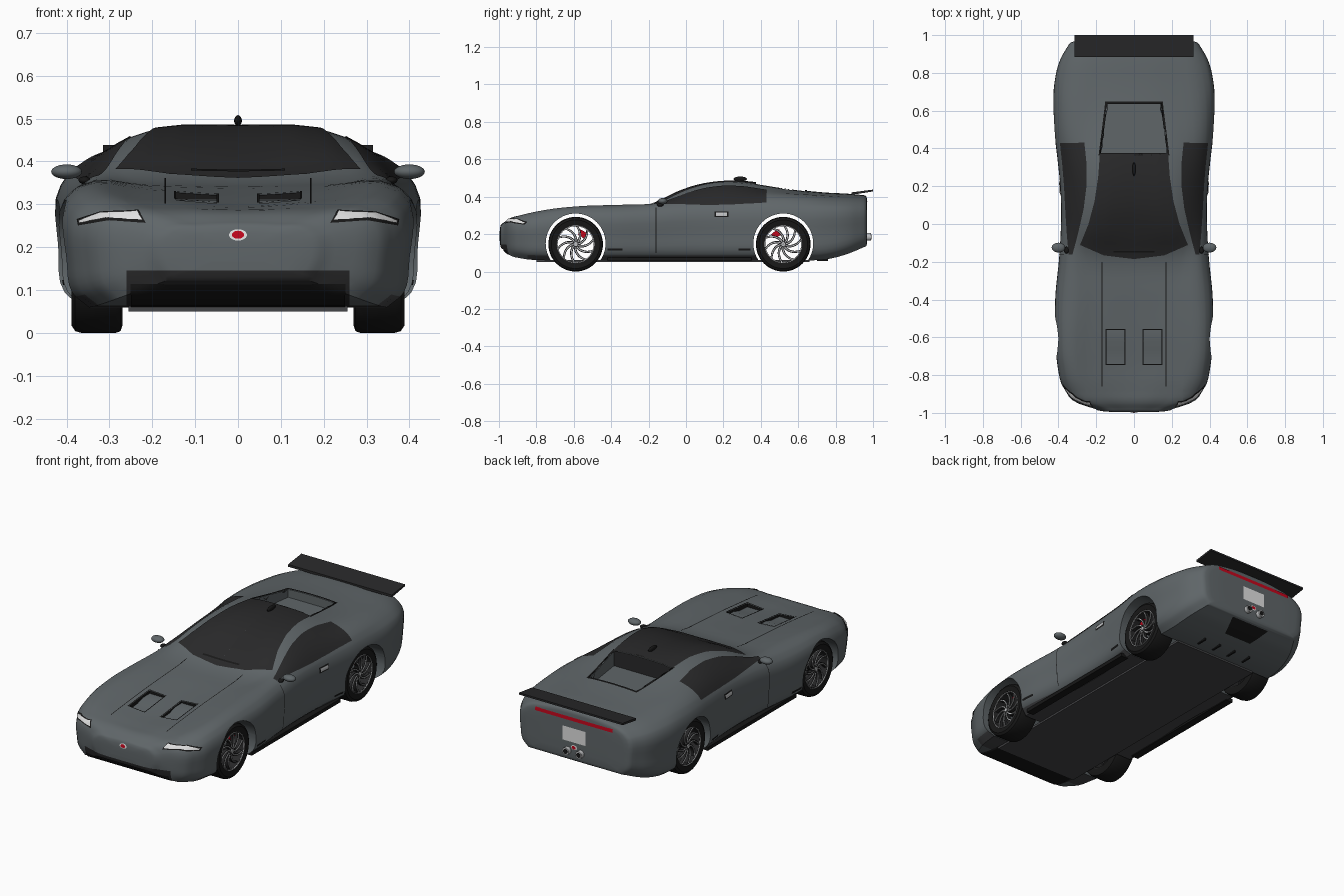
import bpy, bmesh, math
from mathutils import Vector, Matrix
from mathutils.bvhtree import BVHTree

if "Cube" in bpy.data.objects:
    bpy.data.objects.remove(bpy.data.objects["Cube"])

def material(name, *rgb):
    m = bpy.data.materials.new(name)
    m.diffuse_color = (*rgb, 1)
    m.use_nodes = True
    m.node_tree.nodes["Principled BSDF"].inputs["Base Color"].default_value = m.diffuse_color
    return m
GREY = material("body_grey", .115, .132, .14)
DARK = material("charcoal", .022, .022, .023)
FLOOR = material("underside_grey", .06, .061, .065)
BLACK = material("black", .009, .009, .009)
WHITE = material("lamp_white", .75, .75, .75)
SILVER = material("silver", .52, .53, .54)
RED = material("red", .55, .002, .012)

def finish(name, bm, *mats, normals=True):
    if normals:
        bmesh.ops.recalc_face_normals(bm, faces=bm.faces[:])
    me = bpy.data.meshes.new(name)
    bm.to_mesh(me)
    bm.free()
    for m in mats:
        me.materials.append(m)
    me.shade_smooth()
    me.set_sharp_from_angle(angle=math.radians(35))
    ob = bpy.data.objects.new(name, me)
    bpy.context.scene.collection.objects.link(ob)
    return ob

def loft(bm, rings, wrap=False):
    vs = [[bm.verts.new(p) for p in r] for r in rings]
    n = len(vs[0])
    for a, b in zip(vs, vs[1:] + vs[:1] if wrap else vs[1:]):
        for i in range(n):
            bm.faces.new((a[i], a[(i + 1) % n], b[(i + 1) % n], b[i]))
    if not wrap:
        bm.faces.new(vs[0])
        bm.faces.new(vs[-1])

def lofts(name, mat, *solids):
    bm = bmesh.new()
    for rings in solids:
        loft(bm, rings)
    return finish(name, bm, mat)

def box(x0, x1, y0, y1, z0, z1):
    return [[(x, y0, z0), (x, y1, z0), (x, y1, z1), (x, y0, z1)] for x in (x0, x1)]

def smooth(pts, knots, n):
    """Cubic curve through points, n steps per span."""
    h = [b - a for a, b in zip(knots, knots[1:])]
    s = [[(b - a) / h[i] for a, b in zip(pts[i], pts[i + 1])] for i in range(len(h))]
    m = [s[0]] + [[(h[i] * a + h[i - 1] * b) / (h[i] + h[i - 1]) for a, b in zip(s[i - 1], s[i])]
                  for i in range(1, len(h))] + [s[-1]]
    out = []
    for i in range(len(h)):
        for t in (k / n for k in range(n)):
            out.append([(2*t**3 - 3*t**2 + 1) * p + (t**3 - 2*t*t + t) * h[i] * a
                        + (3*t*t - 2*t**3) * q + (t**3 - t*t) * h[i] * b
                        for p, q, a, b in zip(pts[i], pts[i + 1], m[i], m[i + 1])])
    return out + [list(pts[-1])]

# Body stations: y, half width, bottom, side top, shoulder x z, roof edge x z, centre top
STATIONS = [
    (-.98, .20, .12, .225, .17, .247, .09, .255, .258), (-.95, .29, .092, .245, .26, .267, .14, .277, .278),
    (-.88, .36, .07, .262, .325, .289, .18, .296, .289), (-.75, .40, .06, .285, .365, .318, .22, .315, .299),
    (-.58, .41, .06, .308, .375, .337, .22, .331, .318), (-.38, .41, .06, .31, .37, .343, .20, .342, .337),
    (-.18, .39, .06, .318, .352, .353, .25, .361, .36), (-.05, .382, .06, .33, .35, .363, .28, .403, .416),
    (.08, .38, .06, .335, .353, .367, .265, .440, .461), (.20, .385, .06, .337, .358, .37, .25, .457, .48),
    (.35, .40, .06, .342, .37, .377, .25, .449, .478), (.45, .412, .06, .345, .378, .385, .24, .438, .461),
    (.60, .42, .06, .345, .38, .385, .22, .422, .437), (.75, .413, .065, .345, .365, .38, .20, .412, .422),
    (.88, .38, .10, .34, .335, .373, .20, .405, .415), (.95, .34, .13, .335, .3, .367, .17, .40, .408)]

def section(y, w, zb, zs, x1, z1, x2, z2, zt):
    half = [(.86*w, zb), (.965*w, zb + .035), (w, (zb + zs) / 2), (.985*w, zs), (x1, z1), (x2, z2)]
    pts = half + [(0, zt)] + [(-x, z) for x, z in reversed(half)]
    knots = [0]
    for a, b in zip(pts, pts[1:]):
        knots.append(knots[-1] + math.dist(a, b))
    return [(x, y, z) for x, z in smooth(pts, knots, 4)]

def end_ring(ring, k, y):
    zc = (ring[0][2] + ring[24][2]) / 2
    return [(x * k, y, zc + (z - zc) * k) for x, _, z in ring]

rings = [section(*s) for s in smooth(STATIONS, [s[0] for s in STATIONS], 4)]
nose = [end_ring(rings[0], *e) for e in ((.35, -.996), (.65, -.994), (.85, -.9905), (.95, -.986))]
tail = [end_ring(rings[-1], *e) for e in ((.975, .96), (.93, .9655), (.85, .968), (.6, .969))]
bm = bmesh.new()
loft(bm, nose + rings + tail)
# Clean edges for the lower grille
for co, no in (((.26, 0, 0), (1, 0, 0)), ((-.26, 0, 0), (1, 0, 0)), ((0, 0, .145), (0, 0, 1))):
    fs = [f for f in bm.faces if f.calc_center_median().y < -.78]
    geom = set(fs) | {e for f in fs for e in f.edges} | {v for f in fs for v in f.verts}
    bmesh.ops.bisect_plane(bm, geom=list(geom), plane_co=co, plane_no=no)
body = finish("body", bm, GREY, FLOOR, BLACK, DARK)

# Cut wheel arches, bonnet scoops and the rear deck opening
def circle(x, y, z, r, n=56):
    return [(x, y + r * math.cos(math.tau * k / n), z + r * math.sin(math.tau * k / n)) for k in range(n)]
RAMP = [(-.74, .5), (-.74, .29), (-.665, .296), (-.62, .3105), (-.56, .3115), (-.56, .5)]
DECK = [(.175, .375), (.14, .635), (-.14, .635), (-.175, .375)]
cutters = [lofts("arch_cutter", GREY, [circle(x, y, .15, .16) for x in (-.6, .6)]) for y in (-.59, .52)]
cutters += [lofts("scoop_cutter", GREY, [[(s * x, y, z) for y, z in RAMP] for x in (.05, .145)]) for s in (-1, 1)]
cutters.append(lofts("deck_cutter", GREY, [[(x, y, z) for x, y in DECK] for z in (.385, .6)]))
for c in cutters:
    c.hide_render = True
    c.data.materials.clear()
    mod = body.modifiers.new("cut", 'BOOLEAN')
    mod.operation, mod.solver, mod.object = 'DIFFERENCE', 'EXACT', c
bpy.context.view_layer.update()
mesh = bpy.data.meshes.new_from_object(body.evaluated_get(bpy.context.evaluated_depsgraph_get()))
body.modifiers.clear()
body.data = mesh
for c in cutters:
    bpy.data.objects.remove(c)
bm = bmesh.new()
bm.from_mesh(mesh)
bm.normal_update()
for f in bm.faces:
    c, n = f.calc_center_median(), f.normal
    f.material_index = 0
    if abs(c.x) < .26 and c.z < .145 and c.y < -.78:
        f.material_index = 3                                    # lower grille
    elif n.z < -.7 and c.z < .1 and -.84 < c.y < .66:
        f.material_index = 1                                    # underside
    elif abs(n.z) < .3 and -.75 < c.y < -.55 and c.z > .285 and abs(c.x) < .15:
        f.material_index = 2                                    # scoop walls
    elif n.y > .7 and .36 < c.y < .39 and c.z > .38:
        f.material_index = 3                                    # rear screen
bm.to_mesh(mesh)
mesh.set_sharp_from_angle(angle=math.radians(35))
tree = BVHTree.FromBMesh(bm)
bm.free()

# Thin plates that hug the body, cast onto it from one side
RAYS = {'top': lambda u, v: ((u, v, 2), (0, 0, -1)), 'below': lambda u, v: ((u, v, -2), (0, 0, 1)),
        'front': lambda u, v: ((u, -2, v), (0, 1, 0)), 'back': lambda u, v: ((u, 2, v), (0, -1, 0)),
        'side': lambda u, v: ((2, u, v), (-1, 0, 0))}

def along(pts, t):
    t *= len(pts) - 1
    i = min(int(t), len(pts) - 2)
    return [a + (b - a) * (t - i) for a, b in zip(pts[i], pts[i + 1])]

def plate(name, mat, side, rails, mirror=False, off=.003, n=24, m=8):
    bm = bmesh.new()
    for s in (1, -1) if mirror else (1,):
        grid = []
        for i in range(n + 1):
            cross, row = [along(r, i / n) for r in rails], []
            for j in range(m + 1):
                o, d = RAYS[side](*along(cross, j / m))
                p, no, _, _ = tree.ray_cast(Vector(o), Vector(d))
                flip = Vector((s, 1, 1))
                row.append((bm.verts.new((p + no * off) * flip), no * flip) if p else None)
            grid.append(row)
        for a, b in zip(grid, grid[1:]):
            for q in zip(a, a[1:], b[1:], b):
                if all(q):
                    f = bm.faces.new([v for v, _ in q])
                    f.normal_update()
                    if f.normal.dot(q[0][1]) < 0:
                        f.normal_flip()
    return finish(name, bm, mat, normals=False)

def rect(name, mat, side, u0, u1, v0, v1, **kw):
    return plate(name, mat, side, [[(u0, v0), (u1, v0)], [(u0, v1), (u1, v1)]], **kw)

def badge(name, side, z, a, b):
    for part, mat, k, off in (("rim", WHITE, 1, .003), ("centre", RED, .68, .006)):
        arc = [math.pi * i / 12 for i in range(13)]
        plate(f"{name}_{part}", mat, side, [[(k * a * math.cos(t), z + e * k * b * math.sin(t)) for t in arc]
                                            for e in (-1, 1)], off=off, m=4)

def frame(name, pts, w, mirror):
    c = [sum(p[i] for p in pts) / len(pts) for i in (0, 1)]
    out = [[x + math.copysign(w, x - c[0]), y + math.copysign(w, y - c[1])] for x, y in pts]
    plate(name, BLACK, 'top', [pts + pts[:1], out + out[:1]], mirror=mirror, n=32, m=2)

plate("windscreen_and_roof", DARK, 'top',
      [[(0, -.185), (0, -.04), (0, .1), (0, .24), (0, .372)], [(.16, -.165), (.14, -.03), (.11, .1), (.1, .24), (.1, .372)],
       [(.285, -.11), (.24, .0), (.208, .12), (.19, .24), (.18, .372)]], mirror=True, n=32, m=12)
plate("side_window", DARK, 'top', [[(.325, -.16), (.295, -.05), (.265, .08), (.25, .2), (.25, .32), (.262, .43)],
      [(.345, -.16), (.354, -.05), (.362, .08), (.368, .2), (.378, .32), (.39, .43)]], mirror=True)
rect("wiper", BLACK, 'top', -.11, .11, -.15, -.14, off=.006, m=2)
frame("scoop_frame", [(.05, -.74), (.145, -.74), (.145, -.56), (.05, -.56)], .005, True)
frame("rear_deck_frame", DECK, .012, False)
rect("bonnet_line", BLACK, 'top', .168, .172, -.86, -.2, mirror=True, m=10)
rect("door_line", BLACK, 'side', -.162, -.158, .1, .34, mirror=True)
rect("handle_surround", BLACK, 'side', .153, .227, .29, .319, mirror=True)
rect("door_handle", SILVER, 'side', .16, .22, .297, .313, mirror=True, off=.006)
rect("front_side_vent", BLACK, 'side', -.42, -.34, .113, .124, mirror=True)
rect("rear_side_vent", BLACK, 'side', .28, .345, .113, .124, mirror=True)
plate("headlight_surround", BLACK, 'front', [[(.215, .256), (.3, .262), (.372, .25)],
                                             [(.232, .286), (.32, .282), (.375, .265)]], mirror=True, off=.002)
plate("headlight", WHITE, 'front', [[(.222, .262), (.3, .267), (.366, .255)],
                                    [(.235, .282), (.32, .278), (.369, .261)]], mirror=True, off=.005)
rect("grille_slot", BLACK, 'front', -.25, .25, .06, .115)
badge("front_badge", 'front', .228, .021, .013)
rect("tail_light", RED, 'back', -.235, .235, .354, .373, off=.005)
rect("rear_plate", WHITE, 'back', -.07, .07, .238, .315, off=.005)
badge("rear_badge", 'back', .21, .018, .013)
plate("diffuser", BLACK, 'below', [[(-.12, .945), (.12, .945)], [(-.085, .84), (.085, .84)]])

# Floor, sills, underside fins, spoiler
lofts("floor_plate", FLOOR, box(-.255, .255, -.8, .66, .05, .062))
lofts("sill", BLACK, *[box(s * .335, s * .378, -.42, .35, .056, .075) for s in (-1, 1)])
lofts("underside_fin", BLACK, *[box(x - .005, x + .005, .70, .76, .056, .08) for x in (-.15, -.05, .05, .15)])
lofts("spoiler", DARK, [[(x, .885, .41), (x, 1, .428), (x, 1, .438), (x, .885, .423)] for x in (-.315, .315)])

# Exhausts
for r, y, name, mat in ((.02, .99, "exhaust_pipe", SILVER), (.013, .992, "exhaust_bore", BLACK)):
    lofts(name, mat, *[[[(x + b - yy, y0, c) for _, b, c in circle(0, yy, .185, r, 20)] for y0 in (.93, y)]
                       for x, yy in ((-.04, 0), (.04, 0))])

# Door mirrors and roof aerial
def ellipsoids(name, mat, places, size):
    bm = bmesh.new()
    for p in places:
        bmesh.ops.create_uvsphere(bm, u_segments=20, v_segments=12, radius=1,
                                  matrix=Matrix.Translation(p) @ Matrix.Diagonal((*size, 1)))
    finish(name, bm, mat)
ellipsoids("door_mirror", GREY, [(s * .4, -.125, .376) for s in (-1, 1)], (.036, .026, .017))
ellipsoids("mirror_stalk", BLACK, [(s * .358, -.138, .356) for s in (-1, 1)], (.014, .018, .009))
ellipsoids("roof_aerial", BLACK, [(0, .29, .495)], (.009, .036, .013))

# Wheels: lathed about the axle, with curved spokes and a caliper
def lathe(bm, prof, y, s, a0=0, a1=360, n=48):
    full = a1 - a0 == 360
    angs = [math.radians(a0 + (a1 - a0) * k / n) for k in range(n if full else n + 1)]
    loft(bm, [[(s * x, y + r * math.cos(a), .146 + r * math.sin(a)) for r, x in prof] for a in angs], full)

def ring(r0, r1, x0, x1):
    return [(r0, x0), (r1, x0), (r1, x1), (r0, x1)]

def spokes(bm, y, s, width, x0, x1):
    for k in range(10):
        rows = []
        for r in (.015 + .083 * i / 6 for i in range(7)):
            rot = Matrix.Rotation(math.tau * k / 10 + 9 * r, 3, 'X')
            rows.append([Vector((s * x, y, .146)) + rot @ Vector((0, r, e * width / 2))
                         for e, x in ((-1, x0), (1, x0), (1, x1), (-1, x1))])
        loft(bm, rows)

TYRE = [(.102, .383), (.13, .388), (.142, .38), (.146, .366), (.146, .285), (.142, .274), (.13, .27), (.102, .272)]
for y, end, cal in ((-.59, "front", (38, 75)), (.52, "rear", (105, 142))):
    parts = {"tyre": (BLACK, lambda b, s: lathe(b, TYRE, y, s)),
             "rim": (DARK, lambda b, s: lathe(b, ring(.096, .104, .275, .38), y, s)),
             "rim_lip": (SILVER, lambda b, s: lathe(b, ring(.097, .1, .376, .384), y, s)),
             "spokes": (DARK, lambda b, s: spokes(b, y, s, .014, .355, .372)),
             "spoke_trim": (SILVER, lambda b, s: spokes(b, y, s, .005, .37, .376)),
             "hub": (DARK, lambda b, s: lathe(b, ring(.008, .022, .28, .376), y, s, n=24)),
             "hub_cap": (SILVER, lambda b, s: lathe(b, ring(.0005, .011, .36, .381), y, s, n=20)),
             "caliper": (RED, lambda b, s: lathe(b, ring(.05, .082, .32, .352), y, s, *cal, n=8))}
    for part, (mat, build) in parts.items():
        bm = bmesh.new()
        for s in (-1, 1):
            build(bm, s)
        finish(f"{end}_{part}", bm, mat)
